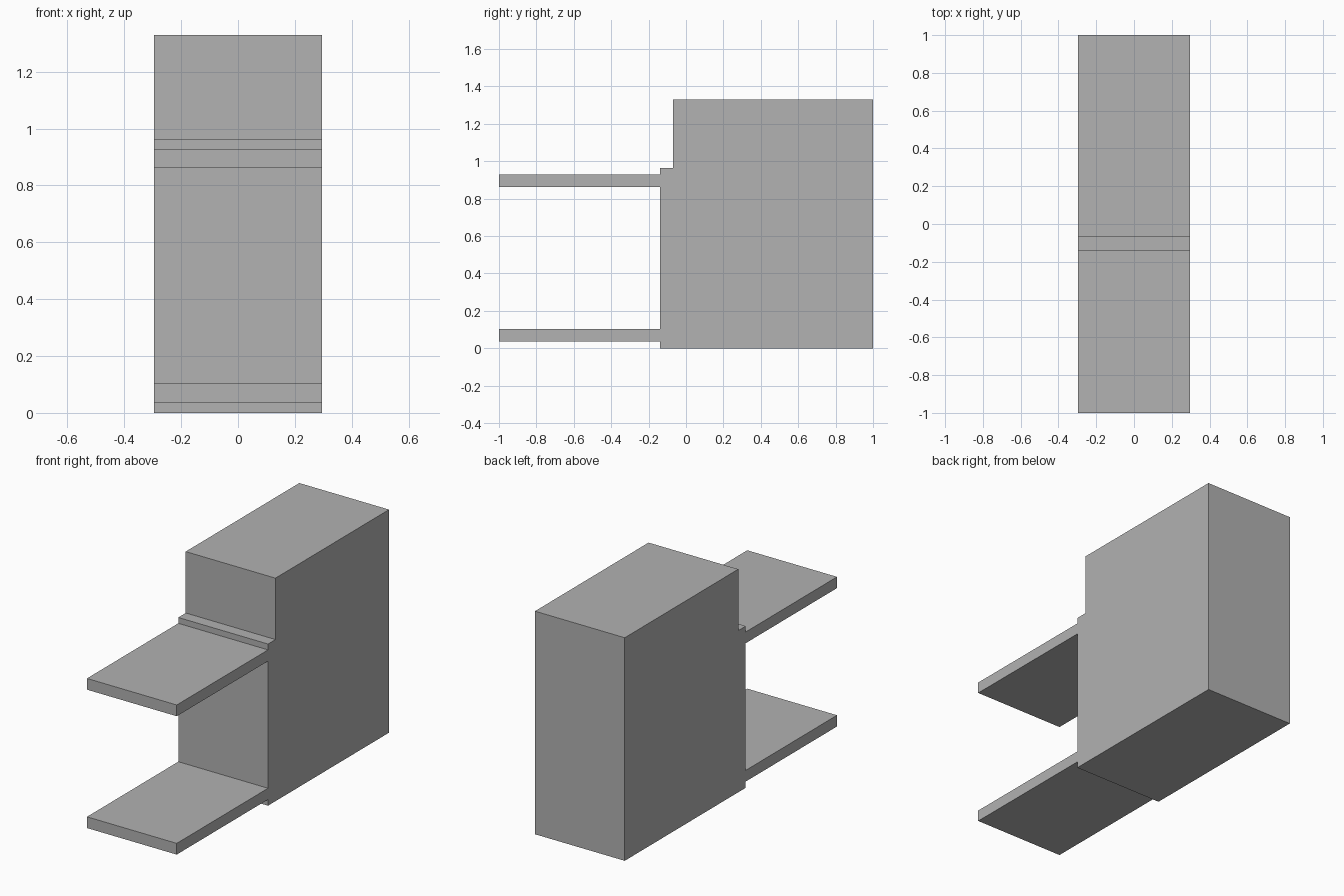
import bpy
import bmesh

if "Cube" in bpy.data.objects:
    bpy.data.objects.remove(bpy.data.objects["Cube"], do_unlink=True)

HALF_WIDTH = 0.296

# Single plain grey material
grey = bpy.data.materials.new("plain grey")
grey.use_nodes = True
colour = (0.445, 0.445, 0.445, 1)
grey.diffuse_color = colour
grey.node_tree.nodes["Principled BSDF"].inputs["Base Color"].default_value = colour


def extrude_profile(name, profile):
    """Extrude a (y, z) side profile across the full width."""
    bm = bmesh.new()
    face = bm.faces.new([bm.verts.new((-HALF_WIDTH, y, z)) for y, z in profile])
    result = bmesh.ops.extrude_face_region(bm, geom=[face])
    verts = [v for v in result["geom"] if isinstance(v, bmesh.types.BMVert)]
    bmesh.ops.translate(bm, verts=verts, vec=(2 * HALF_WIDTH, 0, 0))
    bmesh.ops.recalc_face_normals(bm, faces=bm.faces)
    mesh = bpy.data.meshes.new(name)
    bm.to_mesh(mesh)
    bm.free()
    mesh.materials.append(grey)
    obj = bpy.data.objects.new(name, mesh)
    bpy.context.collection.objects.link(obj)
    return obj


# Main block with a small step on its front
front, step, back = -0.14, -0.07, 1.0
extrude_profile("body", [(front, 0), (back, 0), (back, 1.33),
                         (step, 1.33), (step, 0.964), (front, 0.964)])

# Two thin shelves reaching forward from the block
for name, low, high in (("lower_shelf", 0.037, 0.104),
                        ("upper_shelf", 0.862, 0.929)):
    extrude_profile(name, [(-1, low), (front, low), (front, high), (-1, high)])
